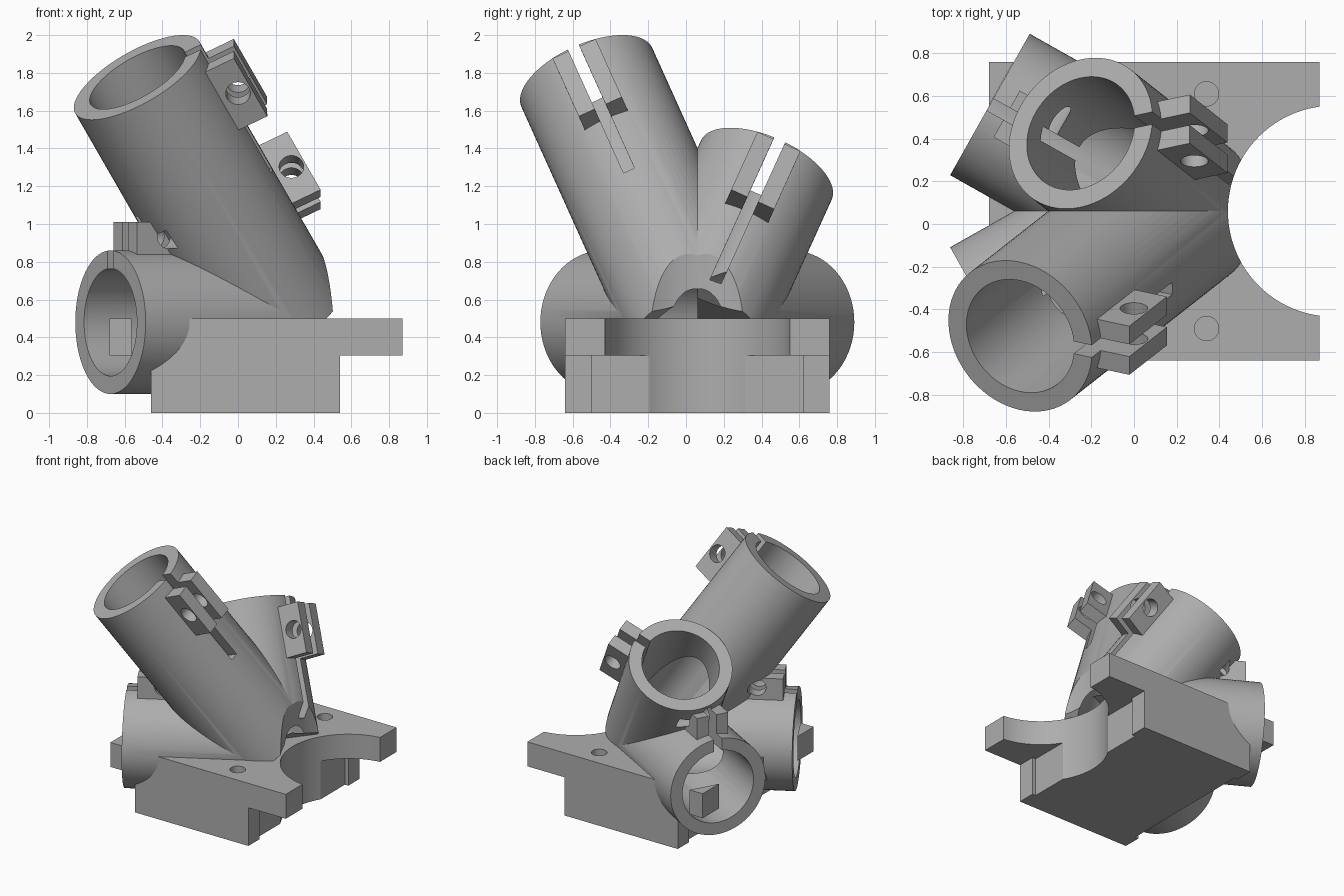
import bpy, bmesh, math
from mathutils import Vector, Matrix

if "Cube" in bpy.data.objects:
    bpy.data.objects.remove(bpy.data.objects["Cube"])

grey = bpy.data.materials.new("grey")
grey.diffuse_color = (0.42, 0.42, 0.42, 1)
grey.use_nodes = True
grey.node_tree.nodes["Principled BSDF"].inputs["Base Color"].default_value = grey.diffuse_color
MID = 0.06                              # symmetry plane in y
R, BORE = 0.38, 0.285


def finish(bm, name):
    bmesh.ops.recalc_face_normals(bm, faces=bm.faces)
    me = bpy.data.meshes.new(name)
    bm.to_mesh(me)
    bm.free()
    me.materials.append(grey)
    ob = bpy.data.objects.new(name, me)
    bpy.context.collection.objects.link(ob)
    return ob


def prism(name, pts, z0, z1):
    bm = bmesh.new()
    f = bm.faces.new([bm.verts.new((x, y, z0)) for x, y in pts])
    g = bmesh.ops.extrude_face_region(bm, geom=[f])
    bmesh.ops.translate(bm, vec=(0, 0, z1 - z0),
                        verts=[v for v in g["geom"] if isinstance(v, bmesh.types.BMVert)])
    return finish(bm, name)


def cylinder(name, a, b, r, n=72):
    a, b = Vector(a), Vector(b)
    rot = (b - a).to_track_quat('Z', 'Y').to_matrix().to_4x4()
    bm = bmesh.new()
    bmesh.ops.create_cone(bm, cap_ends=True, segments=n, radius1=r, radius2=r,
                          depth=(b - a).length, matrix=Matrix.Translation((a + b) / 2) @ rot)
    return finish(bm, name)


def box(name, frame, lo, hi):
    """Box between corners lo and hi in a local frame."""
    lo, hi = Vector(lo), Vector(hi)
    bm = bmesh.new()
    bmesh.ops.create_cube(bm, size=1, matrix=frame @ Matrix.Translation((lo + hi) / 2)
                          @ Matrix.Diagonal((*(hi - lo), 1)))
    return finish(bm, name)


def combine(target, other, op):
    m = target.modifiers.new("combine", 'BOOLEAN')
    m.operation, m.solver, m.object = op, 'EXACT', other
    bpy.context.view_layer.objects.active = target
    bpy.ops.object.modifier_apply(modifier=m.name)
    bpy.data.objects.remove(other)


# Base: flange plate and stepped block below it
body = prism("clamp_hub", [(-0.68, -0.64), (0.87, -0.64), (0.87, 0.76), (-0.68, 0.76)], 0.305, 0.5)
half = [(0.51, 0.56), (0.54, 0.56), (0.54, 0.70), (-0.46, 0.70), (-0.46, 0.56), (-0.43, 0.56)]
outline = half + [(x, -y) for x, y in reversed(half)]
block = prism("base_block", [(x, y + MID) for x, y in outline], 0, 0.4)
combine(body, block, 'UNION')

# Sockets: end centre, outward axis, radial direction of the clamp, slit length
hub = Vector((0.213, MID, 0.48))
sockets = []
for s, end, slit in ((-1, (-0.533, -0.525, 1.776), 0.81), (1, (-0.25, 0.425, 1.285), 0.90)):
    sockets.append((Vector(end), Vector((0.885, s * 0.19, 0.426)), slit))
for s in (-1, 1):
    sockets.append((Vector((-0.675, MID + s * 0.5, 0.48)), Vector((0, 0, 1)), 0.5))

solids, cuts = [], []
for end, p, slit in sockets:
    d = (end - hub).normalized()
    p = (p - d * p.dot(d)).normalized()
    q = d.cross(p)
    # Local frame: x radial, y across the slit, z outward along the tube
    fr = Matrix.Translation(end) @ Matrix((p, q, d)).transposed().to_4x4()
    solids.append(cylinder("socket_tube", hub, end, R))
    for a, b in ((-0.125, -0.0315), (0.0315, 0.125)):
        solids.append(box("clamp_lug", fr, (0.31, a, -0.47), (0.53, b, -0.09)))
    cuts.append(cylinder("bore", hub, end + d * 0.001, BORE))
    cuts.append(box("slit", fr, (0.2, -0.0315, -slit), (0.56, 0.0315, 0.03)))
    cuts.append(cylinder("bolt_hole", fr @ Vector((0.455, -0.2, -0.28)),
                         fr @ Vector((0.455, 0.2, -0.28)), 0.065, 32))

# Round relief on the flange side and two blind screw holes
cuts.append(cylinder("relief", (0.934, MID, -0.1), (0.934, MID, 1.0), 0.494, 96))
for s in (-1, 1):
    y = MID + s * 0.55
    cuts.append(cylinder("screw_hole", (0.34, y, 0.25), (0.34, y, 0.55), 0.057, 32))

for ob in solids:
    combine(body, ob, 'UNION')
for ob in cuts:
    combine(body, ob, 'DIFFERENCE')

# Smooth tubes, sharp machined edges
bpy.ops.object.select_all(action='DESELECT')
body.select_set(True)
bpy.context.view_layer.objects.active = body
bpy.ops.object.shade_smooth_by_angle(angle=math.radians(25))
